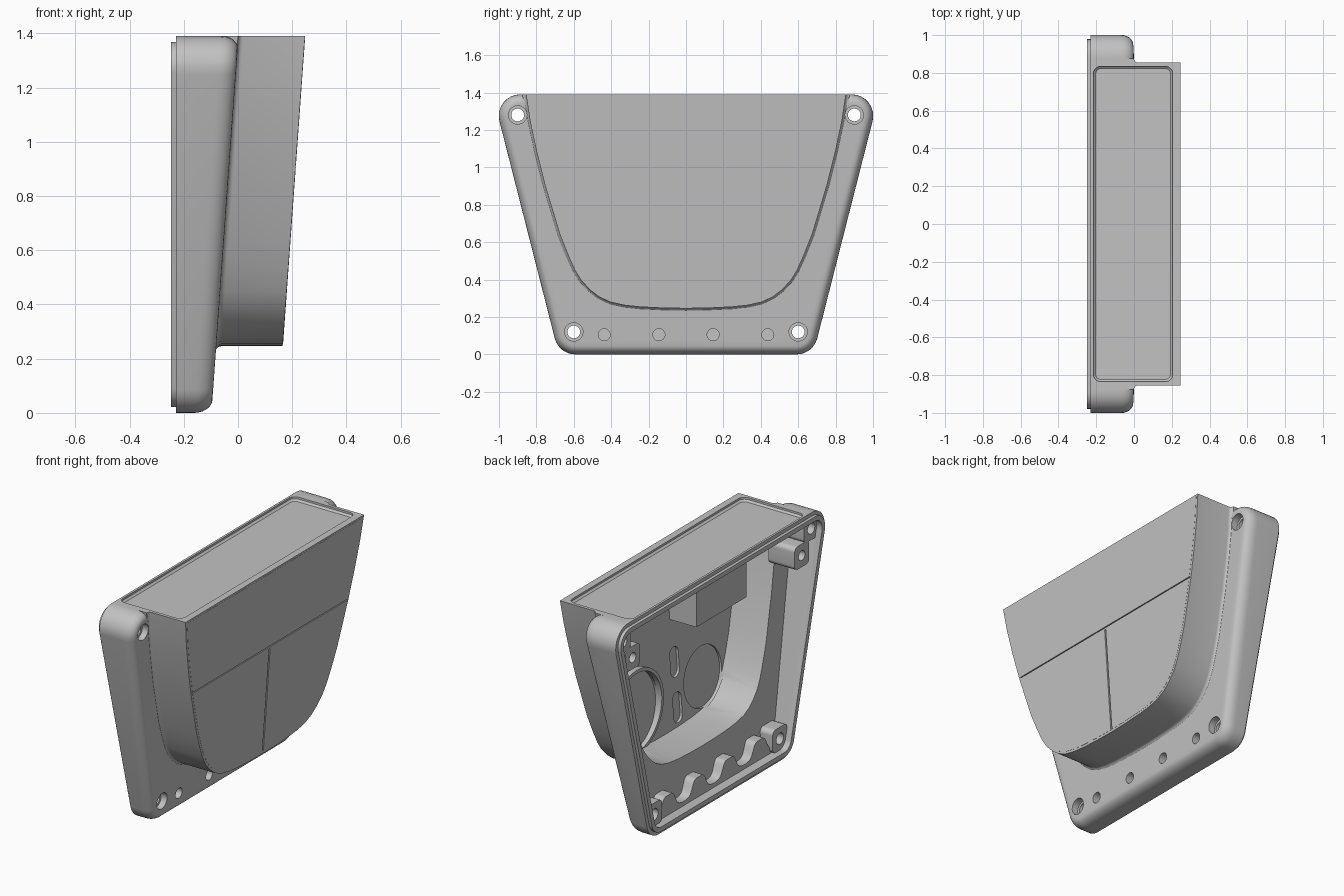
import bpy, bmesh, math
from mathutils import Vector

if bpy.data.objects.get("Cube"):
    bpy.data.objects.remove(bpy.data.objects["Cube"])

grey = bpy.data.materials.new("plain grey")
grey.use_nodes = True
colour = (0.54, 0.54, 0.54, 1)
grey.diffuse_color = colour
grey.node_tree.nodes["Principled BSDF"].inputs["Base Color"].default_value = colour

TOP = 1.39
SLOPE = 0.072


def flange_x(z):
    return -0.098 + SLOPE * z


def front_x(z):
    return 0.147 + SLOPE * z


def finish(bm, name):
    bmesh.ops.recalc_face_normals(bm, faces=bm.faces)
    mesh = bpy.data.meshes.new(name)
    bm.to_mesh(mesh)
    bm.free()
    mesh.materials.append(grey)
    obj = bpy.data.objects.new(name, mesh)
    bpy.context.collection.objects.link(obj)
    return obj


def loft(name, rings):
    """Skin equal-length closed rings and cap both ends."""
    bm = bmesh.new()
    loops = [[bm.verts.new(p) for p in ring] for ring in rings]
    n = len(loops[0])
    for a, b in zip(loops, loops[1:]):
        for i in range(n):
            j = (i + 1) % n
            bm.faces.new((a[i], a[j], b[j], b[i]))
    bm.faces.new(loops[0])
    bm.faces.new(loops[-1][::-1])
    return finish(bm, name)


def place(outline, x):
    """Stand a (y, z) outline up at x, a number or a function of z."""
    return [(x(z) if callable(x) else x, y, z) for y, z in outline]


def prism(name, outline, x0, x1):
    return loft(name, [place(outline, x0), place(outline, x1)])


def rounded(corners, radius, steps=8):
    """Round the corners of a convex polygon with arcs."""
    pts = []
    for i, c in enumerate(corners):
        c = Vector(c)
        a = (Vector(corners[i - 1]) - c).normalized()
        b = (Vector(corners[(i + 1) % len(corners)]) - c).normalized()
        half = a.angle(b) / 2
        mid = c + (a + b).normalized() * radius / math.sin(half)
        start = c + a * radius / math.tan(half) - mid
        end = c + b * radius / math.tan(half) - mid
        turn = start.angle(end)
        for k in range(steps + 1):
            t = k / steps
            v = (start * math.sin((1 - t) * turn) + end * math.sin(t * turn)) / math.sin(turn)
            pts.append(tuple(mid + v))
    return pts


def rect(y0, y1, z0, z1):
    return [(y0, z0), (y1, z0), (y1, z1), (y0, z1)]


def circle(y, z, r):
    return [(y + r * math.cos(k * math.tau / 40), z + r * math.sin(k * math.tau / 40)) for k in range(40)]


def trapezoid(inset):
    lo, hi = 0.68 - inset * 0.78, 1.034 - inset * 1.29
    return rounded([(-lo, inset), (lo, inset), (hi, TOP - inset), (-hi, TOP - inset)],
                   max(0.115 - inset, 0.03))


def bowl(grow, top=TOP):
    """Deep curved outline of the projecting box, widened by grow."""
    half = [(0.855, TOP), (0.834, 1.25), (0.8, 1.09), (0.754, 0.906), (0.674, 0.64), (0.63, 0.53),
            (0.594, 0.45), (0.56, 0.395), (0.513, 0.345), (0.465, 0.308), (0.406, 0.28),
            (0.33, 0.263), (0.246, 0.254), (0.12, 0.248)]
    line = [Vector(p) for p in half + [(0, 0.246)] + [(-y, z) for y, z in reversed(half)]]
    pts = []
    for i, p in enumerate(line):
        d = line[min(i + 1, len(line) - 1)] - line[max(i - 1, 0)]
        n = Vector((-d.y, d.x)).normalized()
        if i in (0, len(line) - 1):
            n = Vector((math.copysign(1, p.x), 0))
        q = p + n * grow
        pts.append((q.x, min(q.y, top)))
    return pts


def combine(obj, tool, op="DIFFERENCE", keep=False):
    mod = obj.modifiers.new("shape", "BOOLEAN")
    mod.operation, mod.object, mod.solver = op, tool, "EXACT"
    bpy.context.view_layer.objects.active = obj
    bpy.ops.object.modifier_apply(modifier=mod.name)
    if not keep:
        bpy.data.objects.remove(tool)


# Sloping flange with a rear lip and a rounded front edge
rings = [place(trapezoid(0.022), -0.248), place(trapezoid(0.022), -0.229), place(trapezoid(0), -0.229)]
for k in range(7):
    a = k / 6 * math.pi / 2
    rings.append(place(trapezoid(0.045 * (1 - math.cos(a))),
                       lambda z, s=math.sin(a): flange_x(z) - 0.065 * (1 - s)))
housing = loft("housing", rings)

# Projecting box with a small fillet where it meets the flange
rings = [place(bowl(0.02), -0.2)]
for k in range(5):
    a = k / 4 * math.pi / 2
    rings.append(place(bowl(0.02 * (1 - math.sin(a))),
                       lambda z, c=math.cos(a): flange_x(z) - 0.002 + 0.02 * (1 - c)))
rings.append(place(bowl(0), front_x))
combine(housing, loft("projection", rings), "UNION")

# Hollow interior
combine(housing, prism("flange_cavity", trapezoid(0.05), -0.3, lambda z: flange_x(z) - 0.04))
combine(housing, prism("box_cavity", bowl(-0.04, TOP - 0.05), -0.3, lambda z: front_x(z) - 0.035))

# Shallow recess in the top
recess = []
for inset, z in ((0, TOP + 0.02), (0, TOP - 0.012), (0.012, TOP - 0.022)):
    x0, x1, y = -0.215 + inset, 0.205 - inset, 0.835 - inset
    recess.append([(p, q, z) for p, q in rounded([(x0, -y), (x1, -y), (x1, y), (x0, y)], 0.04 - inset)])
combine(housing, loft("top_recess", recess))

# Screw bosses, with a second pair under the upper ones
screws = [(s * y, z) for y, z in ((0.9, 1.28), (0.6, 0.12)) for s in (-1, 1)]
pegs = [(s * y, 0.105) for y in (0.437, 0.145) for s in (-1, 1)]
inner_screws = [(s * 0.81, 1.15) for s in (-1, 1)]
for y, z in screws + inner_screws:
    boss = rounded(rect(y - 0.07, y + 0.07, z - 0.07, z + 0.07), 0.03)
    combine(housing, prism("screw_boss", boss, -0.21, flange_x(z) - 0.02), "UNION")

# Wavy shelf along the floor that carries the pegs
crest = [(-0.6 + 0.01 * k, 0.075 + 0.095 * max(
    1 / (1 + (abs(-0.6 + 0.01 * k - y) / 0.068) ** 6) for y, z in pegs)) for k in range(121)]
shelf = [(-0.6, 0.03)] + crest + [(0.6, 0.03)]
combine(housing, prism("peg_shelf", shelf, -0.19, -0.11), "UNION")

# Through holes with wide mouths, and blind holes
for y, z in screws:
    x = flange_x(z)
    combine(housing, prism("screw_hole", circle(y, z, 0.034), -0.4, 0.2))
    combine(housing, prism("screw_mouth", circle(y, z, 0.049), x - 0.04, x + 0.1))
for y, z in pegs:
    combine(housing, prism("peg_hole", circle(y, z, 0.032), flange_x(z) - 0.05, 0.1))
for y, z in inner_screws:
    combine(housing, prism("inner_hole", circle(y, z, 0.03), -0.4, -0.1))

# Round pockets and slots behind the front face
for y, z, r in ((0.3, 0.53, 0.24), (-0.37, 0.49, 0.18)):
    combine(housing, prism("round_pocket", circle(y, z, r), lambda q: front_x(q) - 0.05,
                           lambda q: front_x(q) - 0.022))
for z in (0.67, 0.4):
    slot = rounded(rect(-0.16, -0.08, z - 0.09, z + 0.09), 0.039)
    combine(housing, prism("slot", slot, lambda q: front_x(q) - 0.05, lambda q: front_x(q) - 0.02))

# Thin inlaid front face
face = prism("front_face", bowl(-0.014, TOP - 0.012),
             lambda z: front_x(z) - 0.004, lambda z: front_x(z) + 0.001)

# Panel seams on the front
for outline in (rect(-0.745, 0.745, 0.906, 0.912), rect(-0.005, 0.005, 0.265, 0.895)):
    seam = prism("seam", outline, lambda q: front_x(q) - 0.007, lambda q: front_x(q) + 0.05)
    combine(housing, seam, keep=True)
    combine(face, seam)

# Inner block and pocket ring
inner_block = prism("inner_block", rect(-0.58, -0.1, 0.93, TOP - 0.04), 0.0, 0.19)
pocket_ring = prism("pocket_ring", circle(0.3, 0.53, 0.26), 0.12, 0.155)
combine(pocket_ring, prism("ring_hole", circle(0.3, 0.53, 0.24), 0, 0.3))

for obj in (housing, face, inner_block, pocket_ring):
    bpy.ops.object.select_all(action="DESELECT")
    obj.select_set(True)
    bpy.context.view_layer.objects.active = obj
    bpy.ops.object.shade_smooth_by_angle(angle=math.radians(30))
